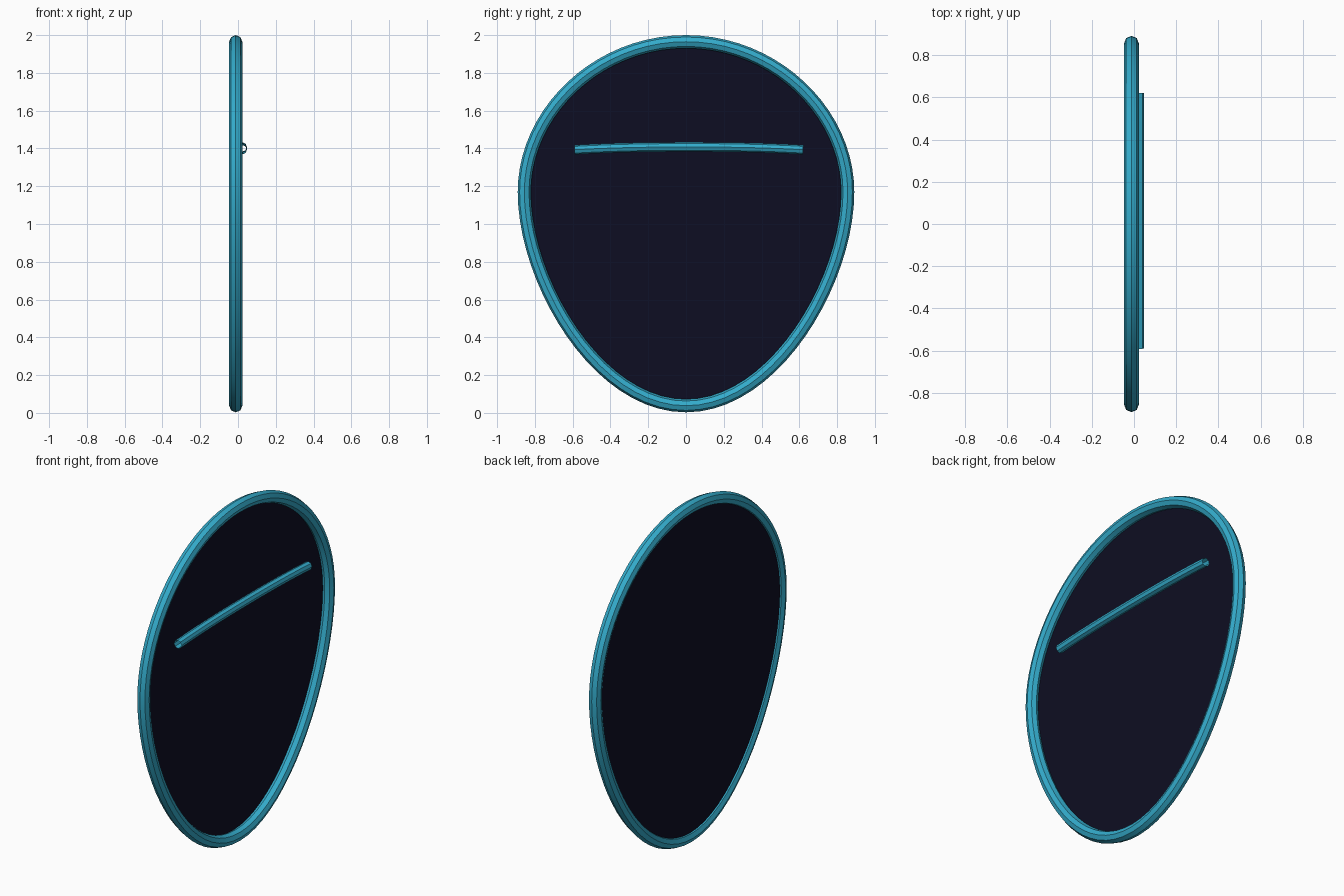
import bpy, bmesh, math
from mathutils import Vector
from mathutils.geometry import interpolate_bezier

cube = bpy.data.objects.get("Cube")
if cube:
    bpy.data.objects.remove(cube, do_unlink=True)


def make_material(name, rgb):
    mat = bpy.data.materials.new(name)
    mat.use_nodes = True
    colour = (*rgb, 1)
    mat.diffuse_color = colour
    mat.node_tree.nodes["Principled BSDF"].inputs["Base Color"].default_value = colour
    return mat


teal = make_material("teal", (0.034, 0.41, 0.6))
navy = make_material("dark navy", (0.004, 0.004, 0.016))


def bezier_path(knots, steps):
    """Sample a path through (point, handle offset) knots."""
    path = []
    for (a, ha), (b, hb) in zip(knots, knots[1:]):
        path += interpolate_bezier(a, a + ha[1], b + hb[0], b, steps + 1)[:-1]
    return path + [knots[-1][0]]


def add_object(name, bm, mat):
    mesh = bpy.data.meshes.new(name)
    bm.to_mesh(mesh)
    bm.free()
    mesh.materials.append(mat)
    obj = bpy.data.objects.new(name, mesh)
    bpy.context.collection.objects.link(obj)
    return obj


def add_tube(name, path, radius, closed, mat, sides=8):
    """Sweep a polygon along a path lying in a plane of constant x."""
    bm = bmesh.new()
    rings = []
    count = len(path)
    for i, p in enumerate(path):
        before = path[i - 1] if closed or i else p
        after = path[(i + 1) % count] if closed or i < count - 1 else p
        across = Vector((1, 0, 0))
        normal = (after - before).normalized().cross(across)
        angles = [math.tau * k / sides for k in range(sides)]
        rings.append([bm.verts.new(p + radius * (math.cos(a) * across + math.sin(a) * normal))
                      for a in angles])
    pairs = list(zip(rings, rings[1:])) + ([(rings[-1], rings[0])] if closed else [])
    for r, s in pairs:
        for k in range(sides):
            n = (k + 1) % sides
            bm.faces.new((r[k], r[n], s[n], s[k]))
    bmesh.ops.recalc_face_normals(bm, faces=bm.faces)
    obj = add_object(name, bm, mat)
    bpy.ops.object.select_all(action='DESELECT')
    obj.select_set(True)
    bpy.context.view_layer.objects.active = obj
    bpy.ops.object.shade_smooth_by_angle(angle=math.radians(30))


def knot(y, z, dy, dz_in, dz_out, x=0):
    return Vector((x, y, z)), (Vector((0, -dy, dz_in)), Vector((0, dy, dz_out)))


# Egg outline: top, left side, bottom, right side
RADIUS = 0.035
RIM_X = -0.012
egg = [
    knot(0, 1.965, 0.47, 0, 0, RIM_X),
    knot(0.856, 1.17, 0, 0.42, -0.47, RIM_X),
    knot(0, 0.038, -0.47, 0, 0, RIM_X),
    knot(-0.856, 1.17, 0, -0.47, 0.42, RIM_X),
    knot(0, 1.965, 0.47, 0, 0, RIM_X),
]
outline = bezier_path(egg, 20)[:-1]
add_tube("rim", outline, RADIUS, True, teal)

# Flat panel filling the rim, set towards its back
bm = bmesh.new()
bm.faces.new([bm.verts.new(p - Vector((RADIUS / 2, 0, 0))) for p in reversed(outline)])
bm.normal_update()
if bm.faces[:][0].normal.x < 0:
    bmesh.ops.reverse_faces(bm, faces=bm.faces[:])
add_object("panel", bm, navy)

# Slightly arched open tube across the panel
bar = [
    knot(-0.59, 1.393, 0.2, 0, 0.012, 0.022),
    knot(0.015, 1.408, 0.2, 0, 0, 0.022),
    knot(0.62, 1.393, 0.2, 0.012, 0, 0.022),
]
add_tube("cross_bar", bezier_path(bar, 6), 0.025, False, teal)
